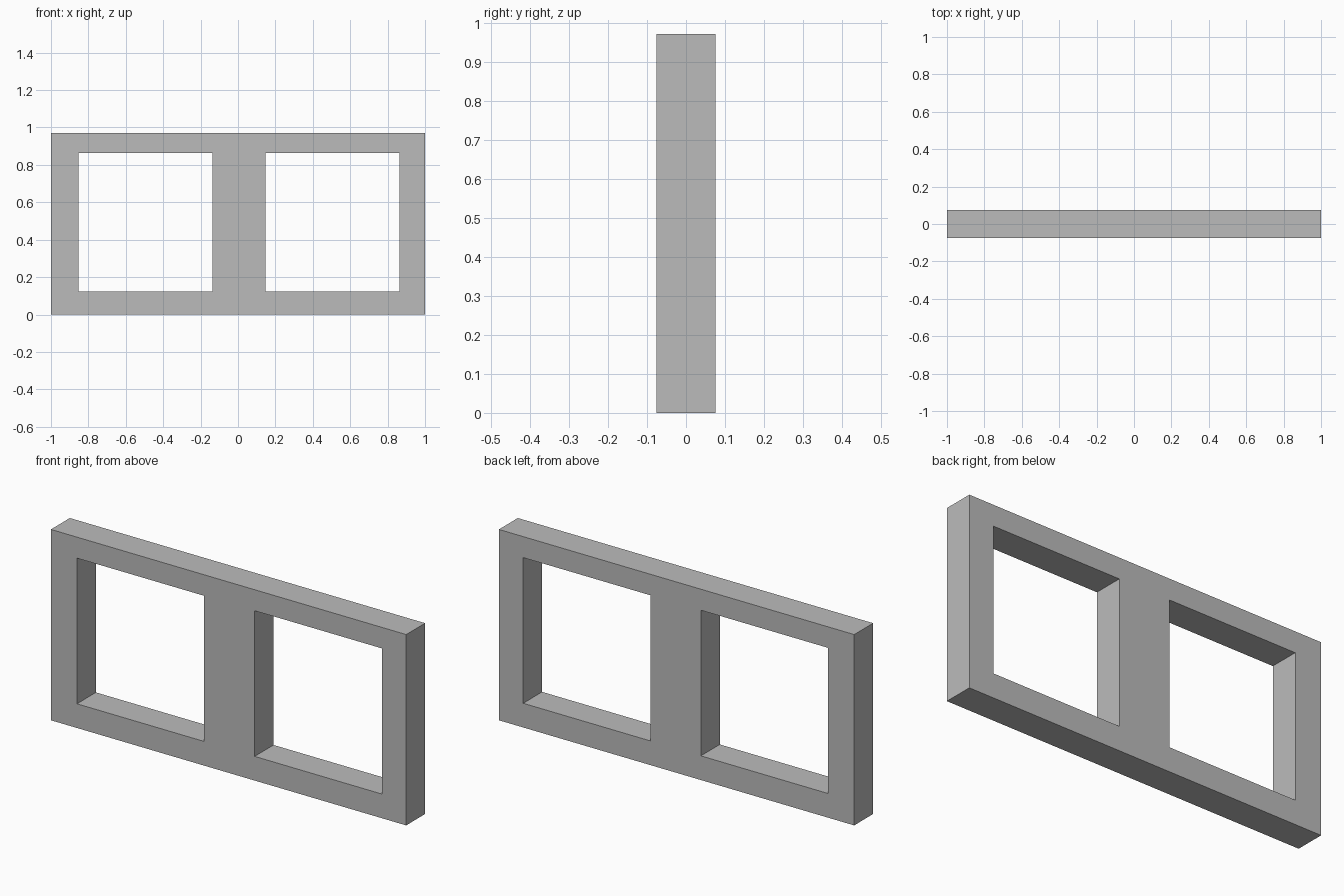
import bpy
import bmesh

cube = bpy.data.objects.get("Cube")
if cube:
    bpy.data.objects.remove(cube, do_unlink=True)

# Plain grey finish
grey = bpy.data.materials.new("plain grey")
grey.use_nodes = True
colour = (0.5, 0.5, 0.5, 1)
grey.diffuse_color = colour
grey.node_tree.nodes["Principled BSDF"].inputs["Base Color"].default_value = colour

# Cut lines of the panel: two equal bays meeting at the middle
HALF_DEPTH = 0.076
bay = (0.147, 0.863, 1.0)
xs = [-1.0] + [offset + x for offset in (-1, 0) for x in bay]
zs = [0.0, 0.123, 0.864, 0.971]

# Flat front panel, leaving out the opening of each bay
bm = bmesh.new()
grid = [[bm.verts.new((x, -HALF_DEPTH, z)) for z in zs] for x in xs]
for i in range(len(xs) - 1):
    for k in range(len(zs) - 1):
        if i % 3 == 1 and k == 1:
            continue
        bm.faces.new((grid[i][k], grid[i + 1][k], grid[i + 1][k + 1], grid[i][k + 1]))

# Thicken the panel towards the back
result = bmesh.ops.extrude_face_region(bm, geom=bm.faces[:], use_keep_orig=True)
moved = [g for g in result["geom"] if isinstance(g, bmesh.types.BMVert)]
bmesh.ops.translate(bm, verts=moved, vec=(0, 2 * HALF_DEPTH, 0))
bmesh.ops.recalc_face_normals(bm, faces=bm.faces[:])

mesh = bpy.data.meshes.new("double_window_frame")
bm.to_mesh(mesh)
bm.free()
mesh.materials.append(grey)
frame = bpy.data.objects.new("double_window_frame", mesh)
bpy.context.collection.objects.link(frame)
